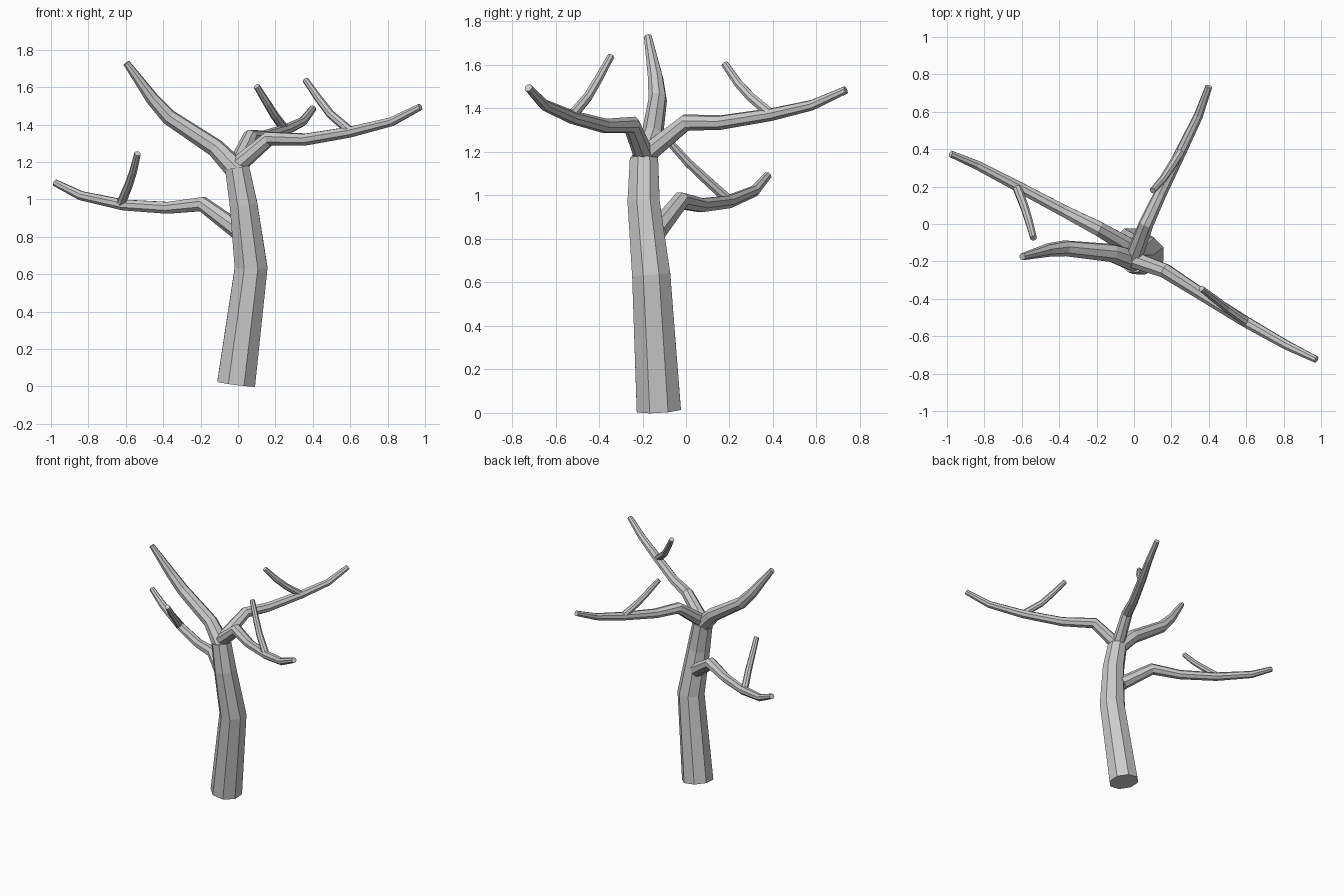
import bpy, bmesh, math
from mathutils import Vector

SIDES = 8


def limb(name, points):
    """Flat-shaded tapered tube through (x, y, z, radius) points, capped at both ends."""
    pos = [Vector(p[:3]) for p in points]
    bm = bmesh.new()
    rings = []
    side = None
    for i, p in enumerate(points):
        d_in = (pos[i] - pos[max(i - 1, 0)]).normalized()
        d_out = (pos[min(i + 1, len(pos) - 1)] - pos[i]).normalized()
        axis = (d_in + d_out).normalized()
        # carry the sideways direction along the path so the tube does not twist
        if side is None:
            side = Vector((1, 0, 0)) if abs(axis.x) < 0.6 else Vector((0, 0, 1))
        side = (side - axis * side.dot(axis)).normalized()
        up = axis.cross(side)
        ring = []
        for k in range(SIDES):
            a = 2 * math.pi * (k + 0.5) / SIDES
            ring.append(bm.verts.new(pos[i] + p[3] * (side * math.cos(a) + up * math.sin(a))))
        rings.append(ring)
    for a, b in zip(rings, rings[1:]):
        for k in range(SIDES):
            n = (k + 1) % SIDES
            bm.faces.new((a[k], a[n], b[n], b[k]))
    bm.faces.new(rings[0][::-1])
    bm.faces.new(rings[-1])
    bmesh.ops.recalc_face_normals(bm, faces=bm.faces)
    mesh = bpy.data.meshes.new(name)
    bm.to_mesh(mesh)
    bm.free()
    obj = bpy.data.objects.new(name, mesh)
    bpy.context.collection.objects.link(obj)
    return obj


# Trunk
limb("trunk", [(-0.01, -0.125, 0.013, 0.11), (0.07, -0.16, 0.635, 0.095),
               (0.03, -0.195, 0.97, 0.08), (-0.005, -0.193, 1.17, 0.07)])

# Main branches
limb("top_branch", [(0.01, -0.2, 1.14, 0.062), (-0.12, -0.155, 1.275, 0.05),
                    (-0.37, -0.13, 1.44, 0.043), (-0.46, -0.14, 1.54, 0.036),
                    (-0.597, -0.175, 1.73, 0.019)])
limb("right_branch", [(-0.01, -0.19, 1.175, 0.048), (0.165, -0.25, 1.325, 0.041),
                      (0.36, -0.375, 1.32, 0.034), (0.6, -0.525, 1.36, 0.031),
                      (0.82, -0.65, 1.415, 0.026), (0.975, -0.725, 1.495, 0.019)])
limb("back_branch", [(-0.01, -0.2, 1.175, 0.048), (0.065, 0.0, 1.335, 0.04),
                     (0.14, 0.16, 1.335, 0.034), (0.255, 0.395, 1.372, 0.03),
                     (0.345, 0.58, 1.415, 0.025), (0.4, 0.735, 1.485, 0.019)])
limb("lower_branch", [(0.0, -0.135, 0.835, 0.05), (-0.19, -0.025, 0.975, 0.042),
                      (-0.375, 0.07, 0.955, 0.034), (-0.61, 0.195, 0.97, 0.031),
                      (-0.84, 0.315, 1.02, 0.026), (-0.98, 0.375, 1.09, 0.019)])

# Twigs
limb("right_twig", [(0.6, -0.525, 1.365, 0.025), (0.495, -0.45, 1.455, 0.023),
                    (0.43, -0.4, 1.54, 0.021), (0.36, -0.345, 1.64, 0.017)])
limb("back_twig", [(0.255, 0.395, 1.37, 0.025), (0.195, 0.3, 1.45, 0.023),
                   (0.155, 0.24, 1.515, 0.021), (0.1, 0.178, 1.605, 0.017)])
limb("lower_twig", [(-0.625, 0.195, 0.98, 0.025), (-0.585, 0.09, 1.075, 0.023),
                    (-0.56, 0.01, 1.15, 0.021), (-0.537, -0.075, 1.245, 0.018)])
